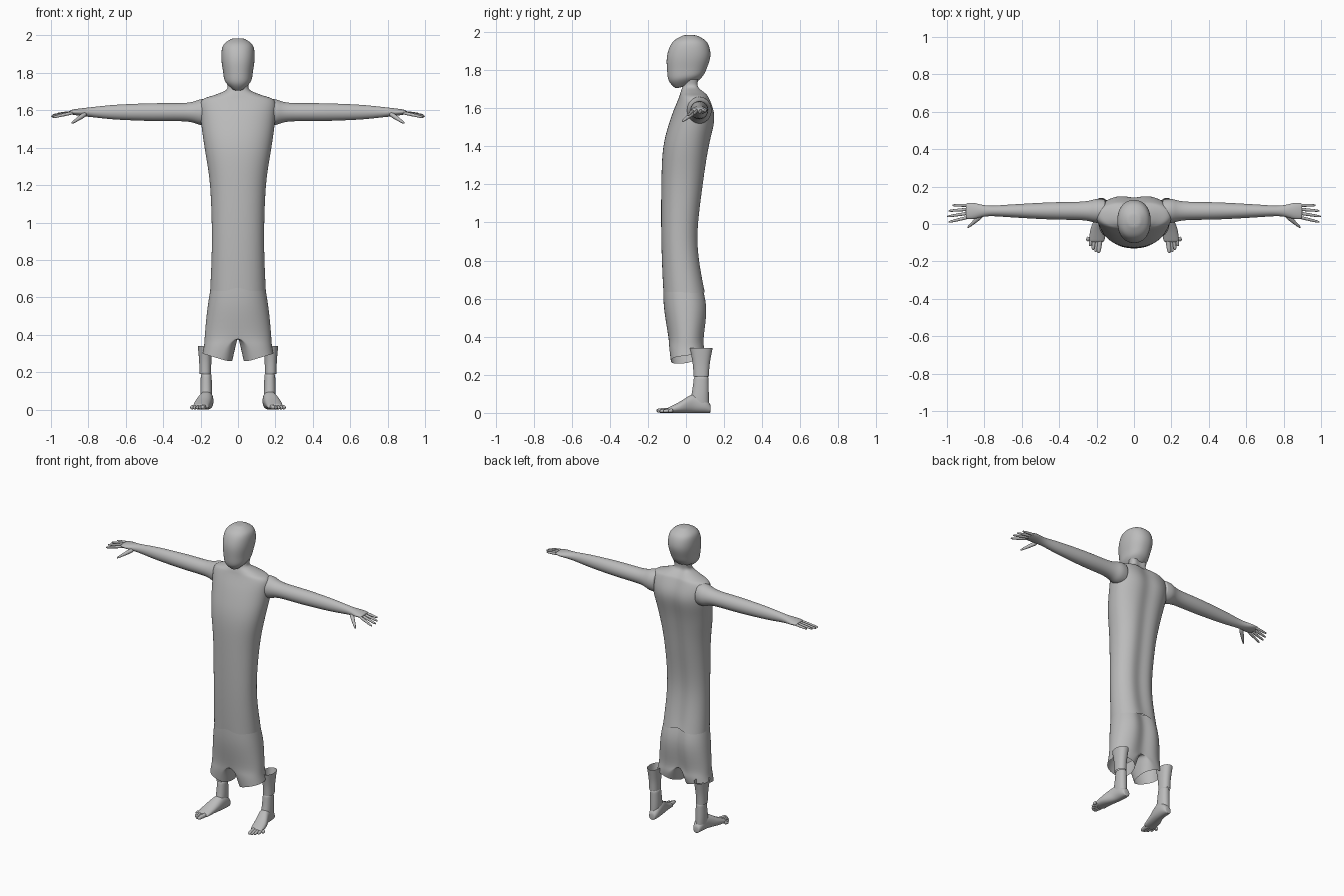
import bpy, bmesh, math
from mathutils import Vector

cube = bpy.data.objects.get("Cube")
if cube:
    bpy.data.objects.remove(cube)

COLOUR = (0.5, 0.5, 0.5, 1)
grey = bpy.data.materials.new("plain grey")
grey.use_nodes = True
grey.diffuse_color = COLOUR
shader = next(node for node in grey.node_tree.nodes if node.type == 'BSDF_PRINCIPLED')
shader.inputs["Base Color"].default_value = COLOUR

SIDES = 28
HALF = SIDES // 2
ANGLES = [math.tau * i / SIDES - math.pi / 2 for i in range(SIDES)]


def power(value, exponent=0.9):
    return math.copysign(abs(value) ** exponent, value)


def blend(keys, steps=3):
    """Fill in smooth in-between rows through the key rows."""
    last = len(keys) - 1
    rows = []
    for k in range(last):
        before, start, end, after = (Vector(keys[min(max(k + o, 0), last)])
                                     for o in (-1, 0, 1, 2))
        for step in range(steps):
            t = step / steps
            leave, arrive = (end - before) / 2, (after - start) / 2
            change = end - start
            rows.append(start + leave * t + (3 * change - 2 * leave - arrive) * t ** 2
                        + (leave + arrive - 2 * change) * t ** 3)
    return rows + [Vector(keys[last])]


def spine_dip(x, depth):
    return depth * math.exp(-(x / 0.045) ** 2)


def level_ring(z, half, front, back, rise=0, groove=0, centre=0):
    """Rounded ring at height z, rising towards the back, dipped at the spine."""
    middle = (front + back) / 2
    points = []
    for angle in ANGLES:
        x, side = half * power(math.cos(angle)), power(math.sin(angle))
        y = middle + side * (back - front) / 2
        y -= spine_dip(x, groove) * max(side, 0)
        points.append(Vector((centre + x, y, z + rise * (side + 1) / 2)))
    return points


def shorts_ring(z, middle, outer, inner, front, back):
    """Outer half of one leg, then its inner wall."""
    points = level_ring(z, 1, front, back)
    for i, p in enumerate(points):
        p.x = middle + p.x * (outer if i < HALF else inner) if i % HALF else middle
        if p.y > 0 and not inner:
            p.y -= spine_dip(p.x, 0.03)
    return points


def arm_ring(x, depth, height):
    return [Vector((x, 0.07 + depth * math.cos(a), 1.59 + height * math.sin(a)))
            for a in ANGLES]


def foot_ring(y, x, half, height):
    return [Vector((x + half * power(math.cos(a)), y, height / 2 * (1 + power(math.sin(a)))))
            for a in ANGLES]


def digit(start, end, thick, thin):
    """Round-ended finger or toe between two points."""
    start, end = Vector(start), Vector(end)
    turn = (end - start).to_track_quat('Z', 'Y')
    profile = ((0, thick), (0.5, (thick + thin) / 2), (0.9, thin), (1, thin / 2))
    return [[start.lerp(end, t) + turn @ Vector((r * math.cos(a), r * math.sin(a), 0))
             for a in ANGLES[::3]] for t, r in profile]


def build(name, lofts, capped=True, mirrored=True, wanted=lambda row, i: True):
    """Skin every list of rings, then smooth and optionally mirror the part."""
    bm = bmesh.new()
    for rings in lofts:
        rows = [[bm.verts.new(p) for p in ring] for ring in rings]
        for k, (low, high) in enumerate(zip(rows, rows[1:])):
            for i in range(len(low)):
                if wanted(k, i):
                    bm.faces.new((low[i - 1], low[i], high[i], high[i - 1]))
        if capped:
            bm.faces.new(rows[0])
            bm.faces.new(rows[-1])
    bmesh.ops.delete(bm, geom=[v for v in bm.verts if not v.link_faces], context='VERTS')
    bmesh.ops.recalc_face_normals(bm, faces=bm.faces)
    for face in bm.faces:
        face.smooth = True
    mesh = bpy.data.meshes.new(name)
    bm.to_mesh(mesh)
    bm.free()
    mesh.materials.append(grey)
    part = bpy.data.objects.new(name, mesh)
    bpy.context.collection.objects.link(part)
    if mirrored:
        part.modifiers.new("mirror", 'MIRROR')
    smooth = part.modifiers.new("smooth", 'SUBSURF')
    smooth.levels = smooth.render_levels = 2


# Head: tilted jaw growing into a round skull
head = [(1.7, 0.03, -0.05, 0.06, 0.04), (1.74, 0.07, -0.09, 0.09, 0.03),
        (1.8, 0.08, -0.1, 0.11, 0.01), (1.88, 0.09, -0.1, 0.13, 0),
        (1.95, 0.08, -0.07, 0.11, 0), (1.985, 0.03, -0.01, 0.05, 0)]
build("head", [[level_ring(*row) for row in blend(head)]], mirrored=False)

# Torso: long shirt with spine groove, shoulders, neck and a peaked hem
torso = [(0.63, 0.15, -0.12, 0.11), (0.9, 0.14, -0.13, 0.07), (1.2, 0.15, -0.13, 0.1),
         (1.4, 0.18, -0.12, 0.13), (1.55, 0.2, -0.08, 0.16), (1.65, 0.2, -0.04, 0.13),
         (1.68, 0.13, -0.03, 0.11), (1.71, 0.06, -0.02, 0.08), (1.75, 0.06, -0.01, 0.08)]
shirt = [level_ring(*row, groove=0.02) for row in blend(torso)]
for p in shirt[0]:
    p.z += spine_dip(p.x, 0.025)
build("torso", [shirt], capped=False, mirrored=False)

# Shorts: the inner walls exist only below the crotch row
shorts = [shorts_ring(*row) for row in (
    (0.66, 0, 0.145, 0, -0.12, 0.1), (0.55, 0, 0.165, 0, -0.12, 0.13),
    (0.39, 0, 0.18, 0, -0.09, 0.1), (0.35, 0.06, 0.12, 0.05, -0.09, 0.1),
    (0.26, 0.1, 0.09, 0.07, -0.08, 0.09))]
for p in shorts[-1]:
    p.z += 0.3 * (max(p.x - 0.06, 0) + max(p.y, 0))
build("shorts", [shorts], capped=False,
      wanted=lambda row, i: 0 < i <= HALF or row >= 2)

# Arms: shoulder, forearm, wrist and palm
arm = [(0.15, 0.06, 0.07), (0.2, 0.065, 0.07), (0.27, 0.05, 0.05), (0.45, 0.046, 0.048),
       (0.65, 0.035, 0.04), (0.78, 0.028, 0.027), (0.86, 0.044, 0.018), (0.9, 0.04, 0.01)]
build("arm", [[arm_ring(*row) for row in blend(arm)]])

# Fingers fan out from the palm; the thumb hangs forward and down
fingers = [digit((0.87, 0.1 - 0.02 * i, 1.59),
                 (1 - 0.007 * (i - 2) ** 2, 0.1 - 0.03 * i, 1.58 - 0.006 * i), 0.01, 0.007)
           for i in range(4)]
thumb = digit((0.81, 0.05, 1.585), (0.89, -0.02, 1.53), 0.016, 0.007)
build("fingers", fingers + [thumb])

# Open cuffs around the lower legs, with the ankles inside them
cuff = [(0.19, 0.031, 0.04, 0.12), (0.26, 0.033, 0.035, 0.125), (0.34, 0.04, 0.02, 0.14)]
build("cuff", [[level_ring(*row, centre=0.175) for row in blend(cuff)]], capped=False)
ankle = [(0.2, 0.028, 0.043, 0.118), (0.1, 0.032, 0.03, 0.12), (0.03, 0.03, 0.01, 0.12)]
build("ankle", [[level_ring(*row, centre=0.17) for row in blend(ankle)]])

# Feet turned slightly outwards, each with a row of shortening toes
foot = [(0.13, 0.165, 0.02, 0.04), (0.1, 0.165, 0.033, 0.08), (0.04, 0.17, 0.037, 0.1),
        (-0.03, 0.19, 0.044, 0.06), (-0.1, 0.2, 0.04, 0.025)]
build("foot", [[foot_ring(*row) for row in blend(foot)]])
toes = []
for i in range(5):
    x, size = 0.18 + 0.015 * i, 0.009 if i else 0.012
    toes.append(digit((x, -0.07, 0.014), (x + 0.01, 0.004 * i * i - 0.155, size),
                      size + 0.004, size))
build("toes", toes)
